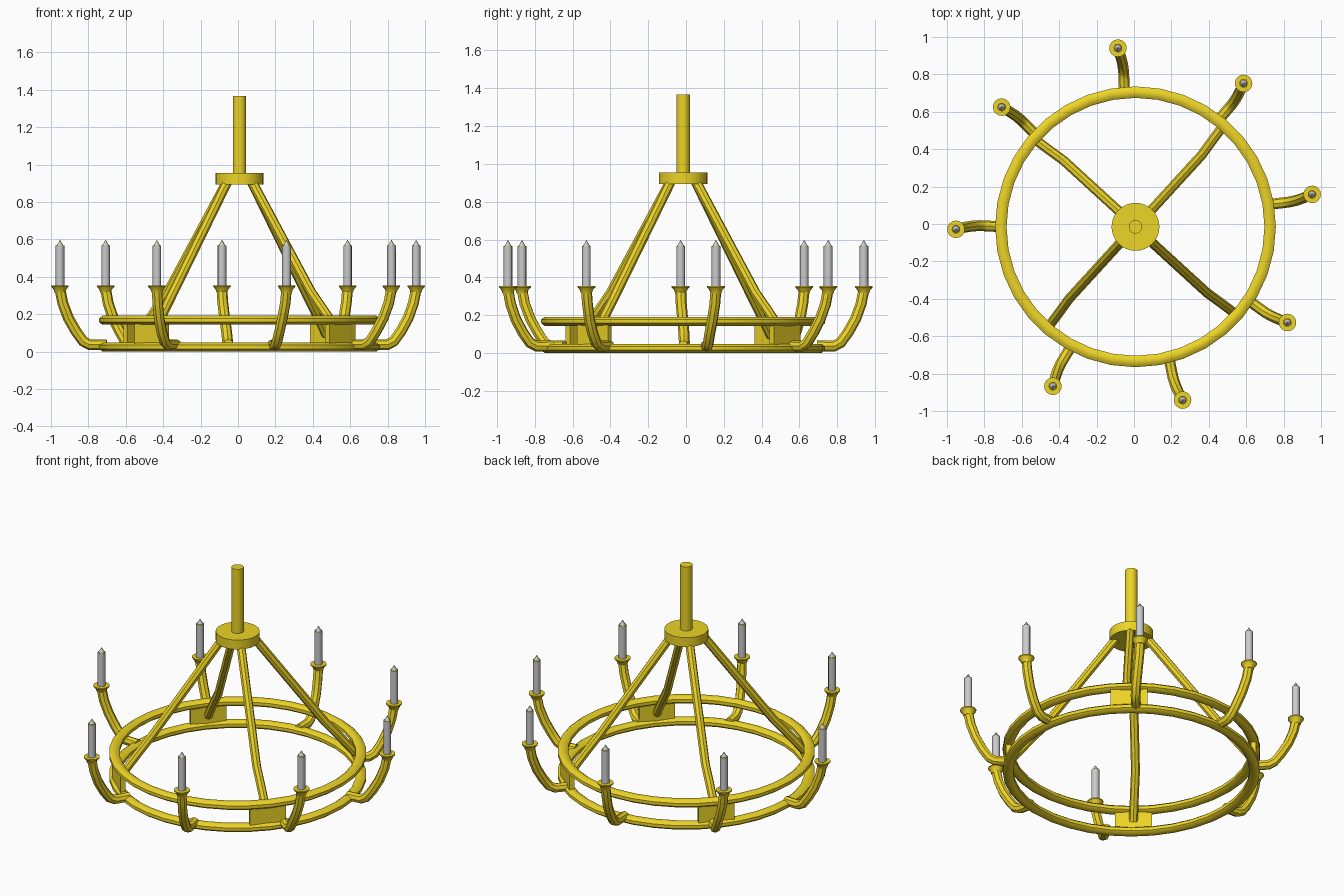
import bpy, bmesh
from math import sin, cos, pi, radians

if "Cube" in bpy.data.objects:
    bpy.data.objects.remove(bpy.data.objects["Cube"])

CX, CY = 0.008, -0.015          # axis of the chandelier

gold = bpy.data.materials.new("gold")
gold.diffuse_color = (0.85, 0.66, 0.02, 1)
gold.use_nodes = True
gold.node_tree.nodes["Principled BSDF"].inputs["Base Color"].default_value = gold.diffuse_color


def finish(name, mesh, mat=gold, loc=(CX, CY, 0), rot=0, smooth=40):
    ob = bpy.data.objects.new(name, mesh)
    bpy.context.collection.objects.link(ob)
    ob.location = loc
    ob.rotation_euler.z = rot
    if mat and not mesh.materials:
        mesh.materials.append(mat)
    for p in mesh.polygons:
        p.use_smooth = True
    mesh.set_sharp_from_angle(angle=radians(smooth))
    return ob


def lathe(name, profile, n, closed=False):
    """Spin (radius, z) points around z; open profiles are capped."""
    bm = bmesh.new()
    rings = [[bm.verts.new((r * cos(2 * pi * i / n), r * sin(2 * pi * i / n), z))
              for i in range(n)] for r, z in profile]
    pairs = list(zip(rings, rings[1:]))
    if closed:
        pairs.append((rings[-1], rings[0]))
    else:
        bm.faces.new(rings[0])
        bm.faces.new(rings[-1])
    for a, b in pairs:
        for i in range(n):
            j = (i + 1) % n
            bm.faces.new((a[i], a[j], b[j], b[i]))
    bmesh.ops.recalc_face_normals(bm, faces=bm.faces)
    me = bpy.data.meshes.new(name)
    bm.to_mesh(me)
    bm.free()
    return me


def tube(name, pts, radius):
    """Round tube through the points, as a mesh."""
    cu = bpy.data.curves.new(name, 'CURVE')
    cu.dimensions = '3D'
    cu.bevel_depth = radius
    cu.bevel_resolution = 2
    cu.use_fill_caps = True
    sp = cu.splines.new('POLY')
    sp.points.add(len(pts) - 1)
    for p, co in zip(sp.points, pts):
        p.co = (*co, 1)
    tmp = bpy.data.objects.new(name, cu)
    bpy.context.collection.objects.link(tmp)
    dg = bpy.context.evaluated_depsgraph_get()
    me = bpy.data.meshes.new_from_object(tmp.evaluated_get(dg))
    bpy.data.objects.remove(tmp)
    me.name = name
    return me


# Two hoops with a slightly flattened section
for name, z in (("lower_hoop", 0.025), ("upper_hoop", 0.168)):
    section = [(0.72 + 0.033 * cos(a * pi / 4 + pi / 8), z + 0.026 * sin(a * pi / 4 + pi / 8))
               for a in range(8)]
    finish(name, lathe(name, section, 36, True), smooth=50)

# Ceiling stem and hub
finish("hub", lathe("hub", [(0.128, 0.895), (0.128, 0.955)], 32))
finish("stem", lathe("stem", [(0.036, 0.95), (0.036, 1.367)], 20))

# Four sloping rods and the plates joining the hoops
for k in range(4):
    def polar(r, deg, z):
        return (r * cos(radians(deg)), r * sin(radians(deg)), z)
    rod = [polar(0.085, 46, 0.92), polar(0.52, 47.3, 0.32), polar(0.60, 48.2, 0.225),
           polar(0.71, 49, 0.09)]
    finish(f"rod_{k}", tube("rod", rod, 0.026), rot=k * pi / 2)

    bm = bmesh.new()
    bmesh.ops.create_cube(bm, size=1)
    for v in bm.verts:
        v.co = (0.715 + v.co.x * 0.03, v.co.y * 0.215, 0.097 + v.co.z * 0.14)
    me = bpy.data.meshes.new("plate")
    bm.to_mesh(me)
    bm.free()
    finish(f"plate_{k}", me, rot=radians(49) + k * pi / 2)

# Eight candle arms, unevenly closed: one wider gap at the back left
R = 0.96
arm = [(0.71, -0.010, 0.037), (0.80, -0.016, 0.037), (0.835, -0.018, 0.055),
       (0.875, -0.016, 0.11), (0.915, -0.010, 0.18), (0.945, -0.003, 0.26), (R, 0, 0.335)]
for k in range(8):
    ang = radians(-117.4 + 42.6 * k)
    at = (CX + R * cos(ang), CY + R * sin(ang), 0)
    finish(f"arm_{k}", tube("arm", arm, 0.029), rot=ang)
    finish(f"drip_cup_{k}", lathe("drip_cup", [(0.028, 0.315), (0.034, 0.333), (0.047, 0.348),
                                               (0.047, 0.355)], 16), loc=at)
    finish(f"candle_{k}", lathe("candle", [(0.0235, 0.35), (0.0235, 0.564)], 10),
           mat=None, loc=at, rot=ang)
    finish(f"candle_top_{k}", lathe("candle_top", [(0.0235, 0.564), (0.0235, 0.567)], 10),
           loc=at, rot=ang)
    finish(f"flame_tip_{k}", lathe("flame_tip", [(0.019, 0.566), (0.001, 0.597)], 8),
           mat=None, loc=at, rot=ang)
